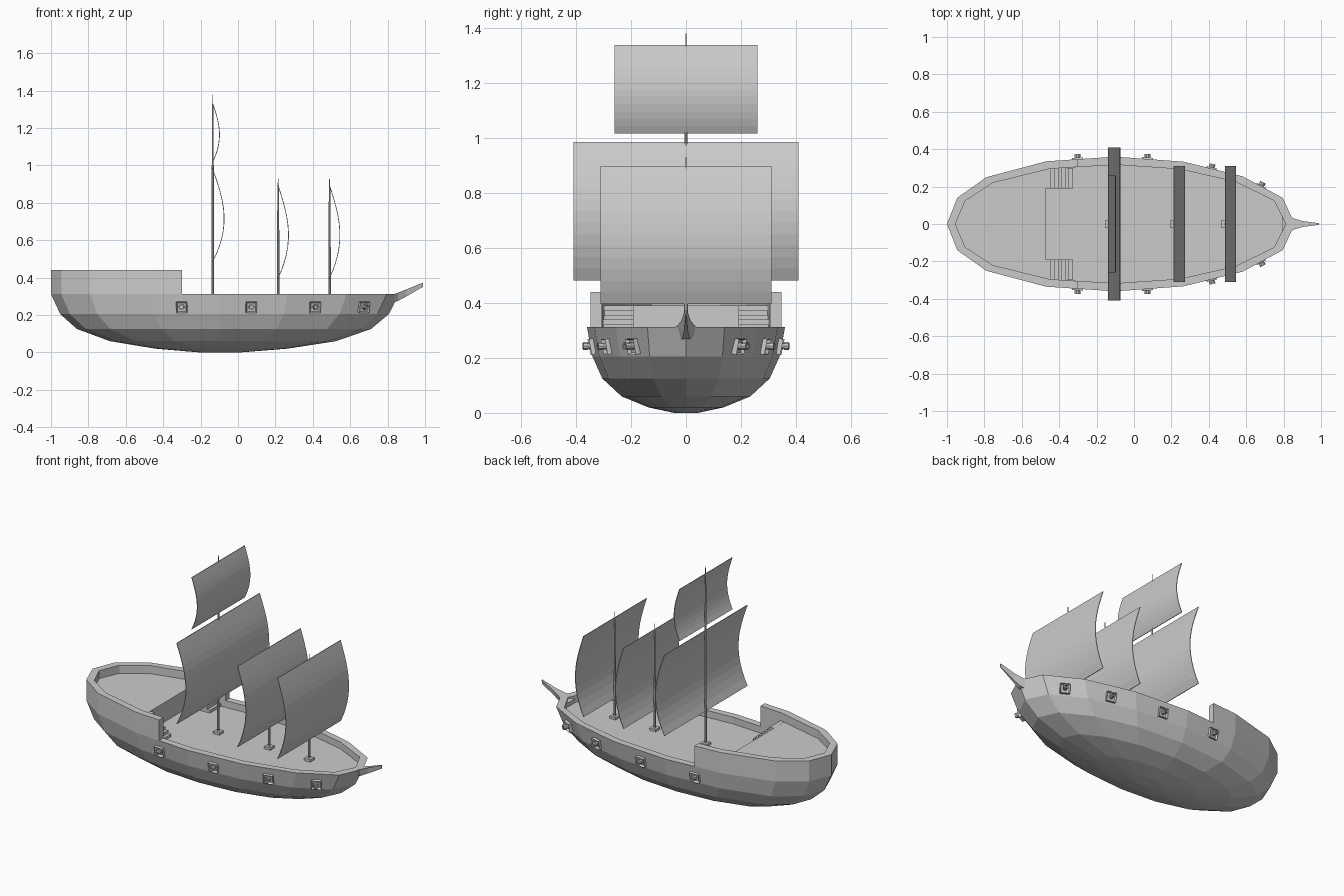
import bpy, bmesh, math
from mathutils import Matrix, Vector

if "Cube" in bpy.data.objects:
    bpy.data.objects.remove(bpy.data.objects["Cube"])

CX = -0.10          # widest station of the hull
DECK, RIM, POOP, TOP = 0.27, 0.312, 0.39, 0.44
# half outline of the rim, stern to bow
HALF = [(-1.0, 0), (-0.945, 0.14), (-0.79, 0.25), (-0.47, 0.335), (CX, 0.36),
        (0.265, 0.333), (0.58, 0.255), (0.795, 0.14), (0.86, 0)]


def finish(bm, name):
    bmesh.ops.recalc_face_normals(bm, faces=bm.faces)
    me = bpy.data.meshes.new(name)
    bm.to_mesh(me)
    bm.free()
    ob = bpy.data.objects.new(name, me)
    bpy.context.collection.objects.link(ob)
    return ob


def loft(name, rings, closed=True, cap_start=False, cap_end=False):
    bm = bmesh.new()
    vs = [[bm.verts.new(p) for p in r] for r in rings]
    n = len(rings[0])
    for a, b in zip(vs, vs[1:]):
        for i in range(n if closed else n - 1):
            j = (i + 1) % n
            bm.faces.new((a[i], a[j], b[j], b[i]))
    if cap_start:
        bm.faces.new(vs[0])
    if cap_end:
        bm.faces.new(vs[-1])
    return finish(bm, name)


def box(name, x0, x1, y0, y1, z0, z1):
    ring = lambda z: [(x0, y0, z), (x1, y0, z), (x1, y1, z), (x0, y1, z)]
    return loft(name, [ring(z0), ring(z1)], True, True, True)


def width_at(x):
    for (xa, ya), (xb, yb) in zip(HALF, HALF[1:]):
        if xa <= x <= xb:
            t = (x - xa) / (xb - xa)
            return ya + t * (yb - ya), (yb - ya) / (xb - xa)


def inner(p):
    return ((p[0] - CX) * 0.95 + CX, p[1] * 0.88)


def at(pts, z):
    return [(x, y, z) for x, y in pts]


outline = HALF + [(x, -y) for x, y in HALF[-2:0:-1]]
inside = [inner(p) for p in outline]

# Hull: rounded bowl, flat rim, bulwark and main deck
rings = []
for z, f in [(0.002, 0.12), (0.02, 0.38), (0.06, 0.65), (0.125, 0.845), (0.205, 0.945), (RIM, 1)]:
    rings.append([((x - CX) * f + CX, y * f, z) for x, y in outline])
rings[0] = [(x, y, 0) for x, y, z in rings[0]]
rings += [at(inside, RIM), at(inside, DECK)]
loft("hull", rings, True, True, True)


def stern_path(x_end):
    w = width_at(x_end)[0]
    side = [p for p in HALF if p[0] < x_end - 1e-4] + [(x_end, w)]
    return [(x, -y) for x, y in side[:0:-1]] + side


# Raised wall around the stern
wall = stern_path(-0.30)
wall_in = [inner(p) for p in wall]
wall_in[0], wall_in[-1] = (-0.30, wall_in[0][1]), (-0.30, wall_in[-1][1])
section = [at(wall, RIM), at(wall, TOP), at(wall_in, TOP), at(wall_in, RIM - 0.01)]
loft("stern_wall", [list(s) for s in zip(*section)], True, True, True)

# Raised stern deck with its bulkhead
deck = [inner(p) for p in stern_path(-0.49)]
loft("stern_deck", [at(deck, DECK - 0.01), at(deck, POOP)], True, True, True)

# Stairs on both sides
STEPS = 7
for s, side in ((1, "left"), (-1, "right")):
    rise, run = (POOP - DECK) / STEPS, 0.135 / STEPS
    prof = [(-0.47, DECK), (-0.47, POOP)]
    for i in range(STEPS):
        x = -0.462 + (i + 1) * run
        prof += [(x, POOP - i * rise), (x, POOP - (i + 1) * rise)]
    loft("stairs_" + side, [[(x, s * y, z) for x, z in prof] for y in (0.19, 0.30)], True, True, True)

# Bowsprit: tapering wedge
def spar(x, z, w, h):
    return [(x, -w, z + h), (x, w, z + h), (x, w * 0.4, z - h), (x, -w * 0.4, z - h)]
loft("bowsprit", [spar(0.79, 0.275, 0.06, 0.02), spar(0.855, 0.297, 0.03, 0.022),
                  spar(0.90, 0.318, 0.016, 0.019), spar(0.99, 0.362, 0.004, 0.011)], True, True, True)


# Masts with foot blocks, and billowing sails
def mast(name, x, top):
    box(name + "_foot", x - 0.021, x + 0.021, -0.021, 0.021, DECK - 0.005, DECK + 0.015)
    circ = lambda r, z: [(x + r * math.cos(a * math.pi / 4), r * math.sin(a * math.pi / 4), z) for a in range(8)]
    loft(name, [circ(0.007, DECK), circ(0.005, DECK + 0.8 * (top - DECK)), circ(0.002, top)], True, True, True)


def sail(name, x, half, z0, z1, bulge):
    N, th = 12, 0.004
    curve = [(x + bulge * math.sin(math.pi * (i / N) ** 0.9), z0 + (z1 - z0) * i / N) for i in range(N + 1)]
    prof = curve + [(px - th, z) for px, z in reversed(curve)]
    loft(name, [[(px, y, z) for px, z in prof] for y in (-half, half)], True, True, True)


mast("main_mast", -0.135, 1.378)
mast("middle_mast", 0.215, 0.93)
mast("fore_mast", 0.49, 0.93)
sail("main_lower_sail", -0.135, 0.408, 0.482, 0.985, 0.063)
sail("main_upper_sail", -0.135, 0.26, 1.015, 1.337, 0.038)
sail("middle_sail", 0.215, 0.31, 0.395, 0.897, 0.057)
sail("fore_sail", 0.49, 0.31, 0.395, 0.897, 0.057)

# Gun ports and cannons, on both sides
for i, x in enumerate((-0.30, 0.07, 0.41, 0.67)):
    y, slope = width_at(x)
    for s, side in ((1, "left"), (-1, "right")):
        # local +z points outward, along the hull normal
        out = Vector((-slope, 1, 0)).normalized()
        out.y *= s
        pos = Vector((x, s * (y - 0.014 - 0.012 * abs(slope)), 0.243))
        tilted = (out + Vector((0, 0, -0.2))).normalized()
        port = Matrix.Translation(pos) @ tilted.to_track_quat('Z', 'Y').to_matrix().to_4x4()
        bm = bmesh.new()
        bmesh.ops.create_cube(bm, size=1, matrix=Matrix.Diagonal((0.058, 0.058, 0.036, 1)))
        bm.normal_update()
        front = [f for f in bm.faces if f.normal.z > 0.9]
        bmesh.ops.inset_individual(bm, faces=front, thickness=0.009, depth=0)
        bmesh.ops.translate(bm, verts=front[0].verts[:], vec=(0, 0, -0.012))
        finish(bm, f"gun_port_{side}_{i}").matrix_world = port
        c = lambda r, z: [(r * math.cos(a * math.pi / 5), r * math.sin(a * math.pi / 5), z) for a in range(10)]
        gun = loft(f"cannon_{side}_{i}", [c(0.014, -0.01), c(0.012, 0.026), c(0.016, 0.026),
                                          c(0.016, 0.042), c(0.009, 0.042), c(0.009, 0.02)], True, True, True)
        gun.matrix_world = Matrix.Translation(pos) @ out.to_track_quat('Z', 'Y').to_matrix().to_4x4()
